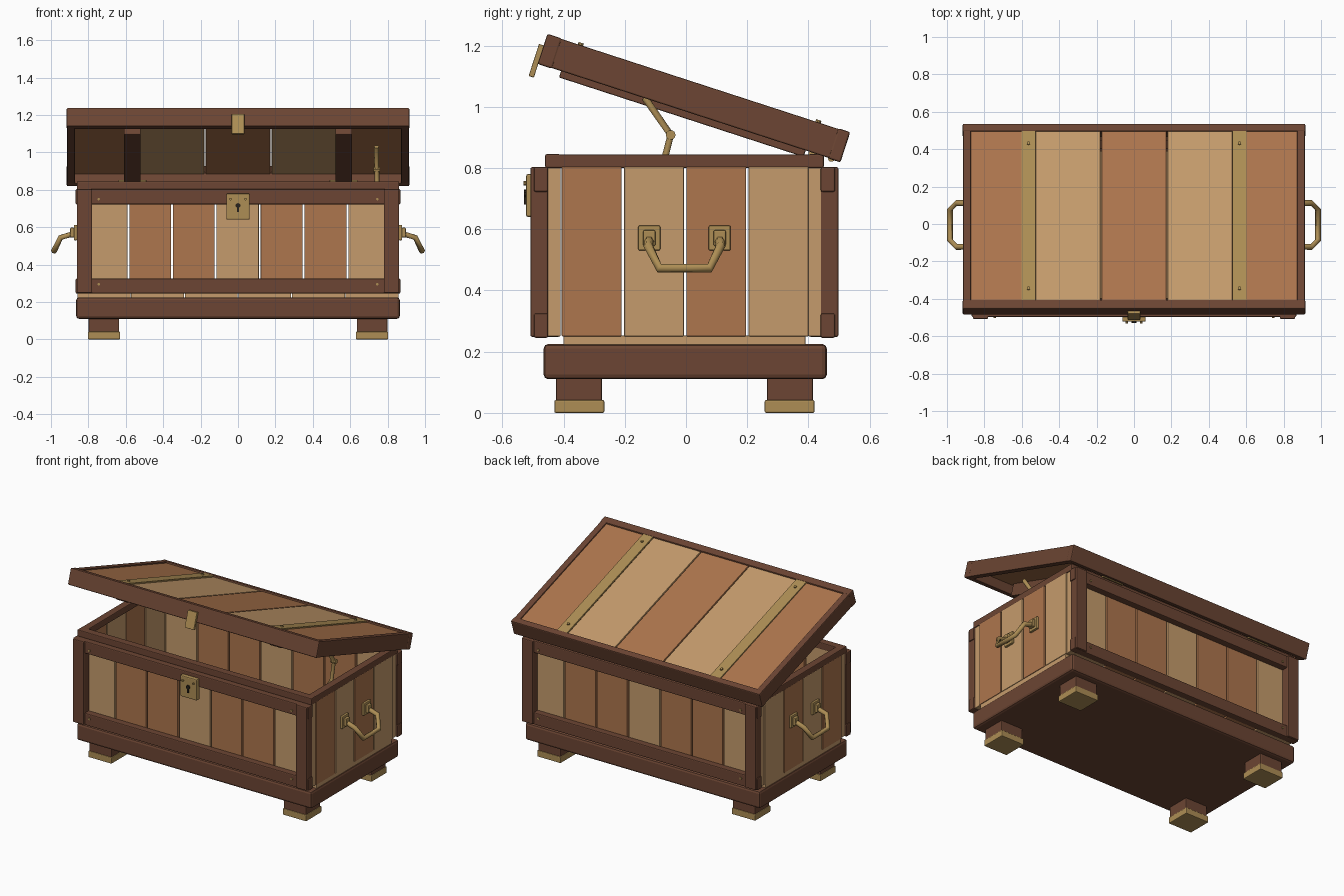
import bpy, math
from mathutils import Matrix, Vector

if "Cube" in bpy.data.objects:
    bpy.data.objects.remove(bpy.data.objects["Cube"])

def material(name, rgb):
    m = bpy.data.materials.new(name)
    m.diffuse_color = (*rgb, 1)
    m.use_nodes = True
    m.node_tree.nodes["Principled BSDF"].inputs["Base Color"].default_value = m.diffuse_color
    return m

FRAME = material("dark_wood", (0.15, 0.06, 0.033))
LIGHT = material("light_plank", (0.56, 0.33, 0.15))
TAN = material("tan_plank", (0.42, 0.18, 0.075))
BRASS = material("brass", (0.42, 0.27, 0.09))
DARK = material("keyhole_dark", (0.02, 0.015, 0.01))

# Lid space: hinge at the lower back edge, y runs backwards, tilted open 18 degrees
LID = Matrix.Translation((0, 0.505, 0.82)) @ Matrix.Rotation(math.radians(-18), 4, 'X')
BODY = Matrix.Identity(4)
YC = -0.005  # middle of the body, front to back

def finish(ob, name, mat, space=BODY, bevel=0.0):
    ob.name = name
    ob.data.materials.append(mat)
    ob.matrix_world = space @ ob.matrix_basis
    if bevel:
        b = ob.modifiers.new("bevel", 'BEVEL')
        b.width, b.segments = bevel, 2
    return ob

def box(name, x, y, z, mat, bevel=0.005, space=BODY):
    """Box from (min, max) ranges."""
    bpy.ops.mesh.primitive_cube_add(size=1)
    ob = bpy.context.object
    lo, hi = Vector((x[0], y[0], z[0])), Vector((x[1], y[1], z[1]))
    size = hi - lo
    for v in ob.data.vertices:
        v.co = Vector(c * s for c, s in zip(v.co, size))
    ob.location = (lo + hi) / 2
    return finish(ob, name, mat, space, bevel)

def rod(name, loc, r, depth, axis, mat, space=BODY, sides=10):
    rot = {'X': (0, math.pi / 2, 0), 'Y': (math.pi / 2, 0, 0), 'Z': (0, 0, 0)}[axis]
    bpy.ops.mesh.primitive_cylinder_add(vertices=sides, radius=r, depth=depth, location=loc, rotation=rot)
    ob = bpy.context.object
    ob.matrix_basis = Matrix.LocRotScale(ob.location, ob.rotation_euler, None)
    return finish(ob, name, mat, space)

def tube(name, pts, r, mat):
    cu = bpy.data.curves.new(name, 'CURVE')
    cu.dimensions, cu.bevel_depth, cu.bevel_resolution, cu.use_fill_caps = '3D', r, 1, True
    sp = cu.splines.new('POLY')
    sp.points.add(len(pts) - 1)
    for p, co in zip(sp.points, pts):
        p.co = (*co, 1)
    ob = bpy.data.objects.new(name, cu)
    bpy.context.collection.objects.link(ob)
    bpy.ops.object.select_all(action='DESELECT')
    ob.select_set(True)
    bpy.context.view_layer.objects.active = ob
    bpy.ops.object.convert(target='MESH')
    return finish(bpy.context.object, name, mat)

def span(c, half):
    return (c - half, c + half)

def side(s, a, b):
    return tuple(sorted((s * a, s * b)))

def depth(s, a, b):
    return tuple(sorted((YC + s * a, YC + s * b)))

# Base slab and floor boards
box("base", (-0.865, 0.865), (-0.465, 0.46), (0.11, 0.225), FRAME, 0.015)
for i in range(6):
    x0 = -0.86 + i * 1.72 / 6
    box("floor_board", (x0 + 0.002, x0 + 1.72 / 6 - 0.002), (-0.40, 0.39), (0.222, 0.252), LIGHT, 0.002)

# Feet with brass shoes
for sx in (-1, 1):
    for sy in (-1, 1):
        box("foot", side(sx, 0.635, 0.798), depth(sy, 0.27, 0.42), (0.03, 0.115), FRAME)
        box("foot_shoe", side(sx, 0.63, 0.803), depth(sy, 0.262, 0.425), (0, 0.042), BRASS)

# Front and back walls: planks inside a raised frame
edges = [-0.82, -0.585, -0.353, -0.12, 0.116, 0.35, 0.585, 0.82]
for sy, wall in ((-1, "front"), (1, "back")):
    for i in range(7):
        box(wall + "_plank", (edges[i] + 0.005, edges[i + 1] - 0.005), depth(sy, 0.41, 0.45),
            (0.248, 0.805), LIGHT if i in (0, 3, 6) else TAN, 0.003)
    for z in ((0.722, 0.803), (0.245, 0.325)):
        box(wall + "_rail", (-0.868, 0.868), depth(sy, 0.445, 0.492), z, FRAME, 0.006)
    for sx in (-1, 1):
        box(wall + "_stile", side(sx, 0.78, 0.862), depth(sy, 0.445, 0.503), (0.248, 0.803), FRAME, 0.006)
        for z in (0.295, 0.75):
            rod(wall + "_screw", (sx * 0.745, YC + sy * 0.492, z), 0.007, 0.012, 'Y', BRASS)

# Side walls, rim and handles
for sx in (-1, 1):
    for i in range(4):
        y0 = -0.41 + i * 0.2035
        box("side_plank", side(sx, 0.82, 0.862), (y0 + 0.004, y0 + 0.1995), (0.25, 0.805),
            LIGHT if i % 2 else TAN, 0.003)
    for sy in (-1, 1):
        box("corner_filler", side(sx, 0.815, 0.857), depth(sy, 0.405, 0.452), (0.25, 0.805), LIGHT, 0.002)
    box("side_rim", side(sx, 0.812, 0.862), (-0.42, 0.41), (0.80, 0.844), FRAME)
    for sy in (-1, 1):
        box("handle_plate", side(sx, 0.86, 0.878), span(sy * 0.115 - YC * -1, 0.036), (0.53, 0.612), BRASS)
        box("handle_boss", side(sx, 0.875, 0.897), span(sy * 0.115 + YC, 0.02), (0.545, 0.597), BRASS)
    half = [(0.88, 0.115, 0.565), (0.948, 0.118, 0.545), (0.984, 0.082, 0.472)]
    path = [(sx * x, YC - y, z) for x, y, z in half] + [(sx * x, YC + y, z) for x, y, z in half[::-1]]
    tube("side_handle", path, 0.016, BRASS)
for sy in (-1, 1):
    box("long_rim", (-0.862, 0.862), depth(sy, 0.405, 0.455), (0.80, 0.845), FRAME)

# Lock plate with keyhole and screws
box("lock_plate", (-0.062, 0.062), (-0.522, -0.49), (0.64, 0.78), BRASS, 0.006)
rod("keyhole_round", (0, -0.523, 0.716), 0.013, 0.012, 'Y', DARK)
box("keyhole_slot", (-0.005, 0.005), (-0.529, -0.517), (0.68, 0.715), DARK, 0)
for sx in (-1, 1):
    rod("lock_screw", (sx * 0.04, -0.524, 0.75), 0.007, 0.014, 'Y', BRASS)

# Lid frame
box("lid_front_rail", (-0.916, 0.916), (-1.04, -0.99), (-0.002, 0.102), FRAME, 0.006, LID)
box("lid_back_rail", (-0.916, 0.916), (-0.042, 0), (-0.002, 0.102), FRAME, 0.006, LID)
for sx in (-1, 1):
    box("lid_side_rail", side(sx, 0.872, 0.914), (-1.0, -0.03), (0, 0.1), FRAME, 0.005, LID)

# Lid planks
for i in range(5):
    c = (i - 2) * 0.353
    box("lid_plank", span(c, 0.173), (-0.995, -0.035), (0.055, 0.092), LIGHT if i % 2 else TAN, 0.003, LID)

# Lid straps, inner battens and hinges
for sx in (-1, 1):
    box("lid_strap", side(sx, 0.527, 0.601), (-0.992, -0.034), (0.088, 0.1), BRASS, 0.002, LID)
    for y in (-0.11, -0.926):
        rod("strap_rivet", (sx * 0.564, y, 0.102), 0.009, 0.012, 'Z', BRASS, LID)
    box("lid_batten", side(sx, 0.52, 0.61), (-0.96, -0.12), (-0.022, 0.06), FRAME, 0.004, LID)
    box("hinge_leaf", side(sx, 0.49, 0.64), (0.40, 0.47), (0.842, 0.852), BRASS, 0.002)
    rod("hinge_knuckle", (sx * 0.565, 0.475, 0.832), 0.012, 0.15, 'X', BRASS)

# Hasp on the lid front
box("lid_hasp", (-0.034, 0.034), (-1.056, -1.038), (-0.048, 0.062), BRASS, 0.003, LID)

# Folding lid stay on the right
tube("lid_stay", [(0.74, -0.135, 1.03), (0.742, -0.05, 0.908), (0.745, -0.085, 0.77)], 0.013, BRASS)
rod("stay_pivot", (0.742, -0.05, 0.908), 0.016, 0.034, 'X', BRASS)
box("stay_bracket", (0.735, 0.825), (-0.11, -0.06), (0.745, 0.79), BRASS)
